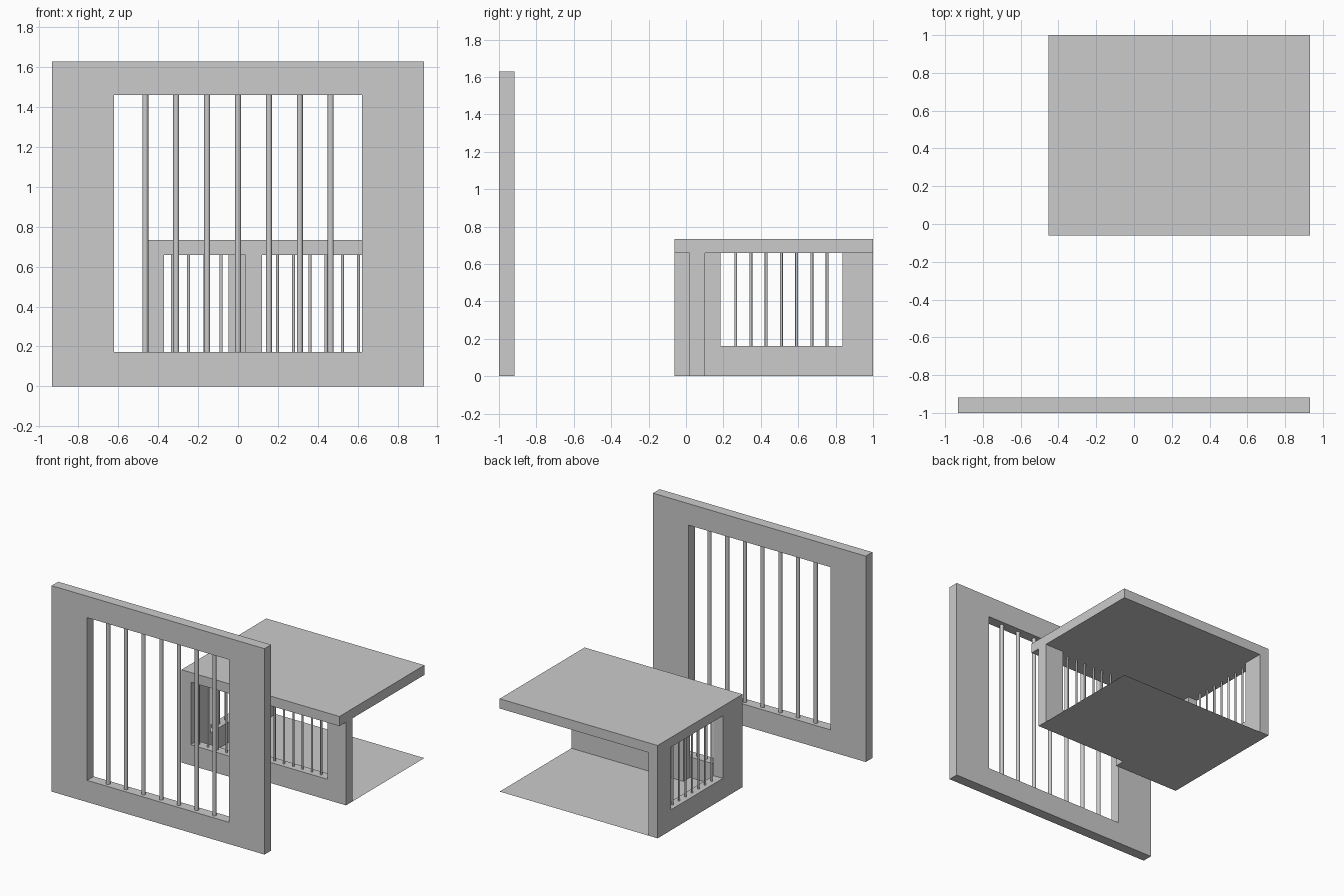
import bpy, bmesh, math
from mathutils import Vector

if "Cube" in bpy.data.objects:
    bpy.data.objects.remove(bpy.data.objects["Cube"])


def new_object(name, bm):
    bmesh.ops.recalc_face_normals(bm, faces=bm.faces)
    mesh = bpy.data.meshes.new(name)
    bm.to_mesh(mesh)
    bm.free()
    obj = bpy.data.objects.new(name, mesh)
    bpy.context.collection.objects.link(obj)
    return obj


def place(obj, origin, along_y):
    # local x runs along the wall, local y is its thickness
    obj.location = origin
    if along_y:
        obj.rotation_euler.z = math.radians(90)
    return obj


def frame(name, origin, length, height, side, sill, head, depth, along_y=False):
    # rectangular ring extruded through the wall thickness
    bm = bmesh.new()
    outer = [(0, 0), (length, 0), (length, height), (0, height)]
    inner = [(side, sill), (length - side, sill), (length - side, head), (side, head)]
    o = [bm.verts.new((x, 0, z)) for x, z in outer]
    i = [bm.verts.new((x, 0, z)) for x, z in inner]
    ring = [bm.faces.new((o[k], o[(k + 1) % 4], i[(k + 1) % 4], i[k])) for k in range(4)]
    ext = bmesh.ops.extrude_face_region(bm, geom=ring)
    moved = [v for v in ext["geom"] if isinstance(v, bmesh.types.BMVert)]
    bmesh.ops.translate(bm, verts=moved, vec=(0, depth, 0))
    # extrude_face_region can keep the source ring; it is the front face here
    return place(new_object(name, bm), origin, along_y)


def bars(name, origin, length, count, spacing, radius, z0, z1, depth, along_y=False):
    # evenly spaced round bars centred in the opening
    bm = bmesh.new()
    for k in range(count):
        x = length / 2 + (k - (count - 1) / 2) * spacing
        made = bmesh.ops.create_cone(bm, cap_ends=True, segments=16, radius1=radius,
                                     radius2=radius, depth=z1 - z0)
        bmesh.ops.translate(bm, verts=made["verts"], vec=(x, depth / 2, (z0 + z1) / 2))
    obj = place(new_object(name, bm), origin, along_y)
    bpy.ops.object.select_all(action='DESELECT')
    obj.select_set(True)
    bpy.context.view_layer.objects.active = obj
    bpy.ops.object.shade_smooth_by_angle(angle=math.radians(35))
    return obj


def box(name, lo, hi):
    bm = bmesh.new()
    bmesh.ops.create_cube(bm, size=1)
    lo, hi = Vector(lo), Vector(hi)
    for v in bm.verts:
        v.co = (lo + hi) / 2 + v.co * (hi - lo)
    return new_object(name, bm)


T = 0.082            # wall thickness
X0, X1 = -0.452, 0.932
Y0, Y1 = -0.062, 1.0
YW = Y0 + T          # front face of the recessed wall
H, HEAD, SILL = 0.735, 0.658, 0.163

# large freestanding barred wall
frame("large_wall", (-0.932, -1, 0), 1.864, 1.63, 0.311, 0.172, 1.46, T)
bars("large_wall_bars", (-0.932, -1, 0), 1.864, 7, 0.155, 0.015, 0.172, 1.46, T)

# room walls: (name, origin, length, side margin, bar count, along_y)
walls = [
    ("bay_wall", (X0, Y0, 0), 0.572, T, 5, False),
    ("recessed_wall", (-0.048, YW, 0), 0.98, 0.164, 7, False),
    ("left_wall", (X0 + T, YW, 0), 0.98, 0.164, 7, True),
]
roof = box("room_shell", (X0, Y0, HEAD), (X1, Y1, H))
parts = []
for name, origin, length, side, count, along_y in walls:
    parts.append(frame(name, origin, length, H, side, SILL, HEAD, T, along_y))
    bars(name + "_bars", origin, length, count, 0.0815, 0.0075, SILL, HEAD, T, along_y)

# merge the walls and the flat roof into one shell
for part in parts:
    mod = roof.modifiers.new("merge_" + part.name, 'BOOLEAN')
    mod.operation = 'UNION'
    mod.solver = 'EXACT'
    mod.object = part
bpy.context.view_layer.update()
graph = bpy.context.evaluated_depsgraph_get()
merged = bpy.data.meshes.new_from_object(roof.evaluated_get(graph))
roof.modifiers.clear()
roof.data = merged
for part in parts:
    bpy.data.objects.remove(part)

# paper-thin room floor
bm = bmesh.new()
bm.faces.new([bm.verts.new(c) for c in
              ((X0, YW, 0), (X1, YW, 0), (X1, Y1, 0), (X0, Y1, 0))])
new_object("room_floor", bm)
